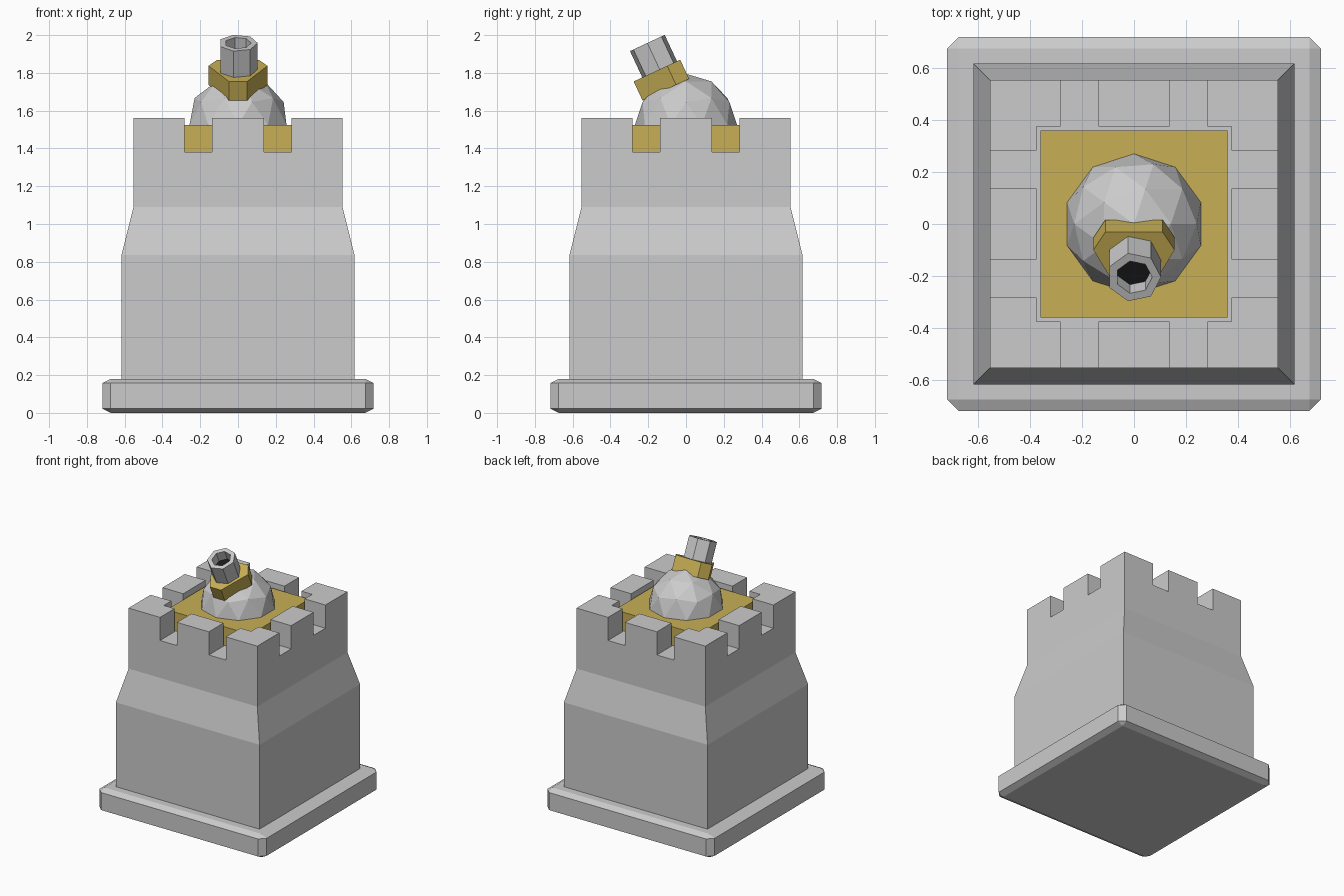
import bpy, bmesh
from math import sin, cos, tau, radians
from mathutils import Matrix

if "Cube" in bpy.data.objects:
    bpy.data.objects.remove(bpy.data.objects["Cube"])


def material(name, rgb):
    m = bpy.data.materials.new(name)
    m.diffuse_color = (*rgb, 1)
    m.use_nodes = True
    m.node_tree.nodes["Principled BSDF"].inputs["Base Color"].default_value = m.diffuse_color
    return m


GOLD = material("gold", (0.58, 0.43, 0.09))
BLACK = material("black", (0.01, 0.01, 0.01))


def finish(bm, name, mat=None, matrix=None):
    me = bpy.data.meshes.new(name)
    bm.to_mesh(me)
    bm.free()
    ob = bpy.data.objects.new(name, me)
    bpy.context.collection.objects.link(ob)
    if mat:
        me.materials.append(mat)
    if matrix:
        ob.matrix_world = matrix
    return ob


def loft(bm, rings, bottom=True, top=True):
    vs = [[bm.verts.new(p) for p in r] for r in rings]
    n = len(vs[0])
    for a, b in zip(vs, vs[1:]):
        for i in range(n):
            j = (i + 1) % n
            bm.faces.new((a[i], a[j], b[j], b[i]))
    if bottom:
        bm.faces.new(vs[0][::-1])
    if top:
        bm.faces.new(vs[-1])


def square(h, z):
    return [(-h, -h, z), (h, -h, z), (h, h, z), (-h, h, z)]


def polygon(n, r, z):
    return [(r * cos(tau * i / n), r * sin(tau * i / n), z) for i in range(n)]


# bevelled base plate
bm = bmesh.new()
bmesh.ops.create_cube(bm, size=1)
bmesh.ops.scale(bm, vec=(1.436, 1.436, 0.36), verts=bm.verts)
bmesh.ops.bevel(bm, geom=bm.edges[:], offset=0.044, segments=1,
                affect='EDGES', profile=0.5)
bmesh.ops.scale(bm, vec=(1, 1, 0.5), verts=bm.verts)
bmesh.ops.translate(bm, vec=(0, 0, 0.09), verts=bm.verts)
finish(bm, "base_plate")

# tower shaft with tapered shoulder
bm = bmesh.new()
loft(bm, [square(0.617, 0.17), square(0.617, 0.835), square(0.553, 1.09)], top=False)

# battlements: grid cells raised into merlons, walls where heights differ
FLOOR, TOP, SHOULDER = 1.38, 1.56, 1.09
cuts = [-0.553, -0.375, -0.283, -0.137, 0.137, 0.283, 0.375, 0.553]


def height(i, j):
    if not (0 <= i < 7 and 0 <= j < 7):
        return SHOULDER
    if i in (0, 6) and j not in (2, 4) or j in (0, 6) and i not in (2, 4):
        return TOP
    return FLOOR


for i in range(7):
    for j in range(7):
        h = height(i, j)
        cx, hx = (cuts[i] + cuts[i + 1]) / 2, (cuts[i + 1] - cuts[i]) / 2
        cy, hy = (cuts[j] + cuts[j + 1]) / 2, (cuts[j + 1] - cuts[j]) / 2
        bm.faces.new([bm.verts.new((cx + sx * hx, cy + sy * hy, h))
                      for sx, sy in ((-1, -1), (1, -1), (1, 1), (-1, 1))])
        for dx, dy in ((1, 0), (-1, 0), (0, 1), (0, -1)):
            low = height(i + dx, j + dy)
            if h > low:
                a = (cx + (dx + dy) * hx, cy + (dy - dx) * hy)
                b = (cx + (dx - dy) * hx, cy + (dy + dx) * hy)
                bm.faces.new([bm.verts.new(p) for p in
                              ((*a, low), (*b, low), (*b, h), (*a, h))])
bmesh.ops.remove_doubles(bm, verts=bm.verts, dist=1e-4)
finish(bm, "tower")

# gold roof slab
bm = bmesh.new()
loft(bm, [square(0.36, 1.375), square(0.36, 1.525)])
finish(bm, "roof_slab", GOLD)

# faceted dome (upper half of an icosphere)
bm = bmesh.new()
bmesh.ops.create_icosphere(bm, subdivisions=2, radius=0.27)
bmesh.ops.delete(bm, geom=[v for v in bm.verts if v.co.z < -0.01], context='VERTS')
finish(bm, "dome", None, Matrix.Translation((0, 0, 1.525)))

# tilted barrel: shield-shaped collar, seven-sided tube, dark bore
tilt = Matrix.Translation((0, -0.154, 1.812)) @ Matrix.Rotation(radians(25), 4, 'X')
half = [(0.048, -0.136), (0.156, 0.06), (0.11, 0.136)]
outline = half + [(-x, y) for x, y in reversed(half)]
bm = bmesh.new()
loft(bm, [[(x, y, z) for x, y in outline] for z in (-0.111, 0)])
finish(bm, "barrel_collar", GOLD, tilt)

tube = tilt @ Matrix.Translation((0, 0.016, 0))
bm = bmesh.new()
loft(bm, [polygon(7, 0.104, -0.02), polygon(7, 0.104, 0.154),
          polygon(7, 0.07, 0.154), polygon(7, 0.07, 0.07)], top=False)
finish(bm, "barrel_tube", None, tube)

bm = bmesh.new()
bm.faces.new([bm.verts.new(p) for p in polygon(7, 0.07, 0.075)])
finish(bm, "barrel_bore", BLACK, tube)
